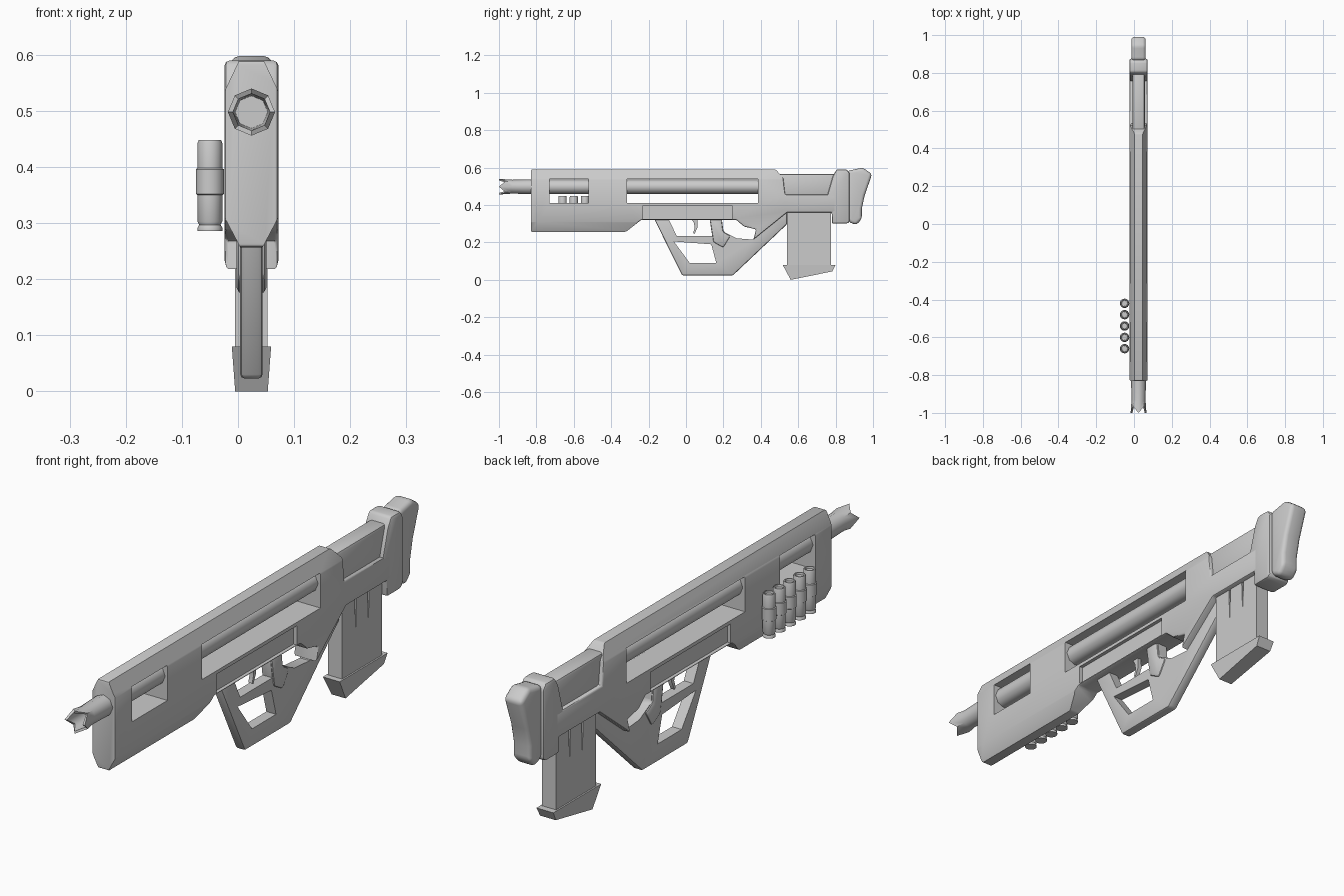
import bpy, bmesh, math
from mathutils import Vector

if "Cube" in bpy.data.objects:
    bpy.data.objects.remove(bpy.data.objects["Cube"])

CX = 0.024  # centre plane of the weapon


def finish(bm, name):
    bmesh.ops.recalc_face_normals(bm, faces=bm.faces[:])
    me = bpy.data.meshes.new(name)
    bm.to_mesh(me)
    bm.free()
    ob = bpy.data.objects.new(name, me)
    bpy.context.collection.objects.link(ob)
    return ob


def slab(name, pts, half, bevel=0.0, segs=2, cx=CX):
    """Side profile (y, z) extruded symmetrically in x; half may depend on z."""
    w = half if callable(half) else (lambda z: half)
    bm = bmesh.new()
    a = [bm.verts.new((cx - w(z), y, z)) for y, z in pts]
    b = [bm.verts.new((cx + w(z), y, z)) for y, z in pts]
    bm.faces.new(a)
    bm.faces.new(b[::-1])
    for i in range(len(pts)):
        j = (i + 1) % len(pts)
        bm.faces.new((a[i], b[i], b[j], a[j]))
    ob = finish(bm, name)
    if bevel:
        m = ob.modifiers.new("bevel", 'BEVEL')
        m.width, m.segments, m.limit_method = bevel, segs, 'ANGLE'
        m.angle_limit = math.radians(25)
    return ob


def prism_y(name, pts, y0, y1):
    """Cross-section (x, z) extruded along y."""
    bm = bmesh.new()
    f = bm.faces.new([bm.verts.new((CX + x, y0, z)) for x, z in pts])
    r = bmesh.ops.extrude_face_region(bm, geom=[f])
    bmesh.ops.translate(bm, vec=(0, y1 - y0, 0),
                        verts=[v for v in r['geom'] if isinstance(v, bmesh.types.BMVert)])
    return finish(bm, name)


def box(y0, y1, z0, z1):
    return [(y0, z0), (y1, z0), (y1, z1), (y0, z1)]


def lathe(name, rings, n, place, closed=False):
    """Stack of n-sided rings; place(radius, height, angle, index) gives a point."""
    bm = bmesh.new()
    loops = [[bm.verts.new(place(r, h, 2 * math.pi * i / n, i)) for i in range(n)] for r, h in rings]
    pairs = list(zip(loops, loops[1:]))
    for p, q in pairs:
        for i in range(n):
            j = (i + 1) % n
            bm.faces.new((p[i], p[j], q[j], q[i]))
    bm.faces.new(loops[0])
    bm.faces.new(loops[-1])
    return finish(bm, name)


def bake(ob, cutters=(), angle=35):
    """Subtract cutters, apply modifiers, shade."""
    for c in cutters:
        c.hide_render = True
        m = ob.modifiers.new("cut", 'BOOLEAN')
        m.operation, m.solver, m.object = 'DIFFERENCE', 'EXACT', c
    dg = bpy.context.evaluated_depsgraph_get()
    dg.update()
    me = bpy.data.meshes.new_from_object(ob.evaluated_get(dg))
    ob.modifiers.clear()
    ob.data = me
    for c in cutters:
        bpy.data.objects.remove(c)
    bpy.ops.object.select_all(action='DESELECT')
    ob.select_set(True)
    bpy.context.view_layer.objects.active = ob
    bpy.ops.object.shade_smooth_by_angle(angle=math.radians(angle))


# Main body with chamfered top and fore-end, two windows and side recesses
body = slab("body", [(-.83, .257), (-.32, .257), (-.24, .32), (.27, .32), (.31, .285), (.375, .27),
                     (.36, .215), (.54, .36), (.80, .36), (.80, .455), (.53, .455), (.52, .545),
                     (.48, .59), (-.83, .59)], .048, .007)
cuts = [slab("cut_window_front", box(-.73, -.52, .41, .54), .1),
        slab("cut_window_rear", box(-.315, .385, .41, .54), .1)]
for s in (-1, 1):
    cuts.append(prism_y("cut_top", [(s * .0196, .595), (s * .0505, .53), (s * .07, .62)], -.9, .6))
    cuts.append(prism_y("cut_low", [(s * .0172, .2517), (s * .0508, .3153), (s * .07, .23)], -.9, -.26))
    cuts.append(slab("cut_recess", box(-.23, .245, .325, .397), .016, cx=CX + s * .05))
bake(body, cuts)

# Narrow bar in the cut-away behind the receiver
bake(slab("rear_bar", box(.47, .82, .44, .565), .033, .01))

# Stock block and butt pad
bake(slab("stock_block", [(.755, .36), (.755, .45), (.785, .555), (.805, .59), (.86, .59), (.875, .57),
                          (.875, .31), (.86, .30), (.78, .30), (.78, .36)], .048, .014))
bake(slab("butt_pad", [(.865, .585), (.885, .587), (.945, .60), (.995, .565), (.955, .45), (.94, .38),
                       (.94, .325), (.91, .293), (.88, .305), (.865, .32)], .038, .016, 3), angle=50)

# Grip frame with trigger opening, lower hole and rear opening
grip = slab("grip_frame", [(-.17, .325), (-.02, .023), (.25, .023), (.54, .297), (.54, .38), (.40, .38),
                           (.30, .325)], .02, .008)
bake(grip, [slab("cut_trigger", [(-.10, .34), (.125, .34), (.14, .235), (-.05, .235)], .1),
            slab("cut_lower", [(-.065, .205), (.135, .19), (.162, .09), (.02, .09)], .1),
            slab("cut_rear", [(.19, .34), (.28, .34), (.40, .27), (.36, .215), (.27, .222), (.2, .258)], .1)])
bake(slab("grip_handle", [(.125, .335), (.19, .335), (.2, .258), (.24, .235), (.2, .17), (.145, .2)],
          .027, .012))

# Trigger
bake(slab("trigger", [(.025, .33), (.06, .33), (.062, .28), (.045, .245), (.038, .25), (.047, .28),
                      (.042, .305)], .008))

# Magazine with tapered grooves, and its flared base
mag = slab("magazine", box(.54, .775, .07, .40), .029)
bake(mag, [slab("cut_groove", [(y - .006, .37), (y + .006, .37), (y, .235)], .007, cx=CX + s * .03)
           for y in (.62, .695) for s in (-1, 1)])
bake(slab("magazine_base", [(.517, .08), (.56, 0), (.782, .045), (.80, .08)],
          lambda z: .029 + .006 * z / .08))


# Barrel: eight-sided tube with a notched crown
def barrel_point(r, y, a, i):
    if y < -.98 and i % 2:
        y += .035
    return Vector((CX + r * math.cos(a), y, .498 + r * math.sin(a)))


bake(lathe("barrel", [(.038, .42), (.039, -.85), (.037, -.93), (.042, -1.0), (.033, -1.0), (.029, -.86)],
           8, barrel_point), angle=50)

# Row of spare shells on the left side
for k in range(5):
    y0 = -.66 + .06 * k
    bake(lathe(f"shell_{k + 1}", [(.022, .286), (.022, .292), (.019, .297), (.022, .303), (.022, .35),
                                  (.025, .352), (.025, .396), (.022, .398), (.022, .443), (.020, .448),
                                  (.016, .448), (.015, .44)], 16,
               lambda r, h, a, i: Vector((-.05 + r * math.cos(a), y0 + r * math.sin(a), h))))
